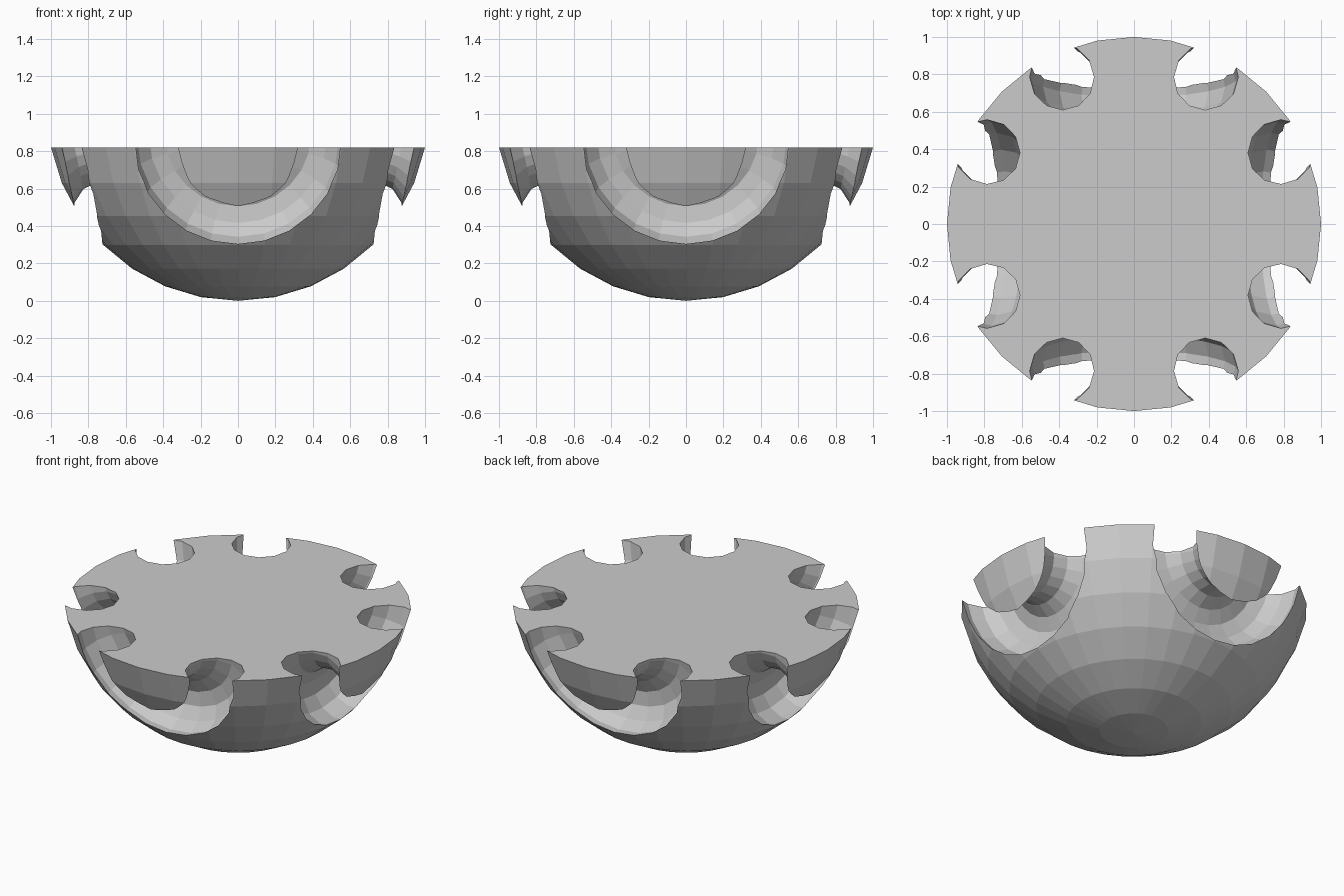
import bpy, bmesh, math
from mathutils import Matrix, Vector

if "Cube" in bpy.data.objects:
    bpy.data.objects.remove(bpy.data.objects["Cube"], do_unlink=True)

RINGS = 16
RADIUS = 1 / math.cos(math.pi / RINGS)  # widest kept ring has radius 1
TILT = math.radians(12)                 # grooves face slightly downward
MAJOR, MINOR = 0.39, 0.172
MAJOR_SEGS, MINOR_SEGS = 24, 12


def make_object(name, bm):
    mesh = bpy.data.meshes.new(name)
    bmesh.ops.recalc_face_normals(bm, faces=bm.faces)
    bm.to_mesh(mesh)
    bm.free()
    obj = bpy.data.objects.new(name, mesh)
    bpy.context.collection.objects.link(obj)
    return obj


# Bowl: lower part of a faceted sphere, closed by a flat top
bm = bmesh.new()
bmesh.ops.create_uvsphere(bm, u_segments=2 * RINGS, v_segments=RINGS, radius=RADIUS)
above = [v for v in bm.verts if v.co.z > -0.1]
bmesh.ops.delete(bm, geom=above, context='VERTS')
bmesh.ops.contextual_create(bm, geom=[e for e in bm.edges if e.is_boundary])
bmesh.ops.translate(bm, verts=bm.verts, vec=(0, 0, RADIUS))
bowl = make_object("bowl", bm)

grey = bpy.data.materials.new("light grey")
grey.use_nodes = True
grey.diffuse_color = (0.6, 0.6, 0.6, 1)
grey.node_tree.nodes["Principled BSDF"].inputs["Base Color"].default_value = (0.6, 0.6, 0.6, 1)
bowl.data.materials.append(grey)


# Ring cutter: a torus whose axis points out from the sphere's centre
def ring_cutter(name, turn):
    bm = bmesh.new()
    loops = []
    for i in range(MAJOR_SEGS):
        a = math.tau * i / MAJOR_SEGS
        loop = []
        for j in range(MINOR_SEGS):
            b = math.tau * j / MINOR_SEGS
            r = MAJOR + MINOR * math.cos(b)
            loop.append(bm.verts.new((r * math.cos(a), r * math.sin(a), MINOR * math.sin(b))))
        loops.append(loop)
    for i in range(MAJOR_SEGS):
        p, q = loops[i], loops[(i + 1) % MAJOR_SEGS]
        for j in range(MINOR_SEGS):
            k = (j + 1) % MINOR_SEGS
            bm.faces.new((p[j], q[j], q[k], p[k]))
    place = (Matrix.Translation((0, 0, RADIUS)) @ Matrix.Rotation(turn, 4, 'Z')
             @ Matrix.Rotation(math.pi / 2 + TILT, 4, 'X').inverted()
             @ Matrix.Translation((0, 0, 0.81)))
    bm.transform(place)
    cutter = make_object(name, bm)
    cutter.data.materials.append(grey)
    cutter.hide_render = True
    return cutter


# Cut the four grooves
cutters = [ring_cutter("groove_cutter_%d" % (n + 1), n * math.pi / 2) for n in range(4)]
for cutter in cutters:
    mod = bowl.modifiers.new("groove", 'BOOLEAN')
    mod.operation = 'DIFFERENCE'
    mod.solver = 'EXACT'
    mod.object = cutter

# Keep the cut result and drop the cutters
bpy.context.view_layer.update()
graph = bpy.context.evaluated_depsgraph_get()
bowl_mesh = bpy.data.meshes.new_from_object(bowl.evaluated_get(graph))
bowl.modifiers.clear()
bowl.data = bowl_mesh
for cutter in cutters:
    bpy.data.objects.remove(cutter, do_unlink=True)
